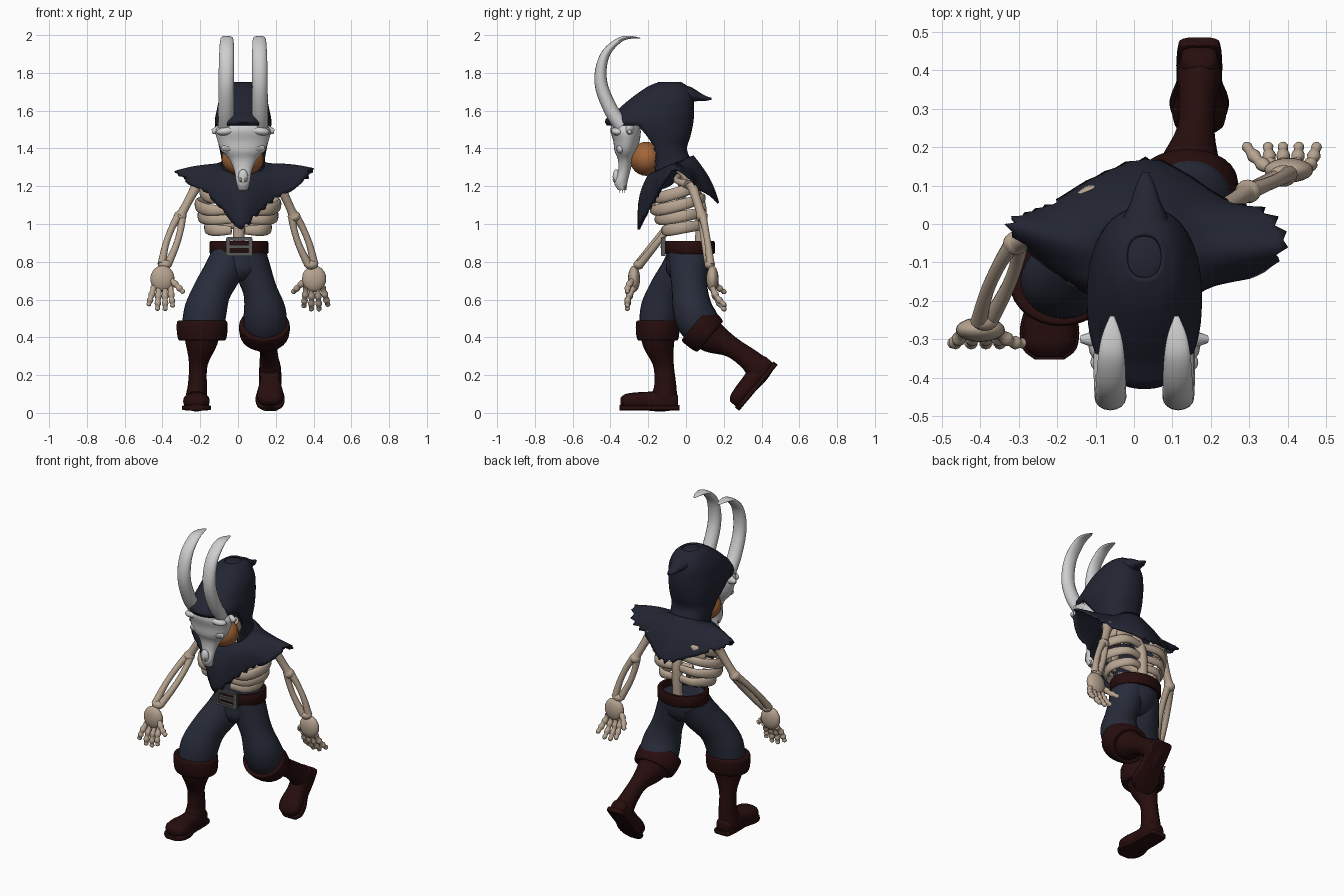
import bpy, bmesh, math, random
from mathutils import Vector, Matrix

random.seed(4)
cube = bpy.data.objects.get("Cube")
if cube:
    bpy.data.objects.remove(cube, do_unlink=True)


def material(name, r, g, b):
    m = bpy.data.materials.new(name)
    m.use_nodes = True
    m.diffuse_color = (r, g, b, 1)
    bsdf = next(n for n in m.node_tree.nodes if n.type == 'BSDF_PRINCIPLED')
    bsdf.inputs["Base Color"].default_value = (r, g, b, 1)
    return m


CLOTH = material("dark navy cloth", .016, .018, .032)
PANTS = material("blue grey trousers", .021, .025, .042)
LEATHER = material("dark red leather", .02, .004, .004)
BONE = material("bone", .47, .37, .28)
WHITE = material("pale mask", .62, .62, .62)
SOCKET = material("mask socket grey", .33, .33, .33)
STEEL = material("buckle steel", .1, .1, .095)
ORANGE = material("orange skin", .36, .13, .04)
X, Y, Z = Vector((1, 0, 0)), Vector((0, 1, 0)), Vector((0, 0, 1))


def finish(name, bm, mat, xf=None, thick=0):
    if xf:
        bm.transform(xf)
    bmesh.ops.recalc_face_normals(bm, faces=bm.faces)
    me = bpy.data.meshes.new(name)
    bm.to_mesh(me)
    bm.free()
    me.materials.append(mat)
    me.polygons.foreach_set("use_smooth", [True] * len(me.polygons))
    me.set_sharp_from_angle(angle=math.radians(50))
    ob = bpy.data.objects.new(name, me)
    bpy.context.collection.objects.link(ob)
    if thick:
        mod = ob.modifiers.new("thickness", 'SOLIDIFY')
        mod.thickness = thick
        mod.offset = 0


def spline(pts, steps, closed=False):
    """Catmull-Rom through points of any dimension."""
    n, out = len(pts), []
    get = (lambda i: pts[i % n]) if closed else (lambda i: pts[max(0, min(n - 1, i))])
    for i in range(n if closed else n - 1):
        a, b, c, d = (get(i + k) for k in (-1, 0, 1, 2))
        for s in range(steps):
            t = s / steps
            out.append([q + t * (r - p + t * (2*p - 5*q + 4*r - e + t * (3*q - p - 3*r + e))) / 2
                        for p, q, r, e in zip(a, b, c, d)])
    return out if closed else out + [list(pts[-1])]


def skin(bm, rings, wrap=False):
    n = len(rings[0])
    pairs = list(zip(rings, rings[1:])) + ([(rings[-1], rings[0])] if wrap else [])
    for lo, hi in pairs:
        for i in range(n):
            j = (i + 1) % n
            bm.faces.new((lo[i], lo[j], hi[j], hi[i]))


def squared(v, box):
    return math.copysign(abs(v) ** box, v)


def tube(name, path, mat, ref=X, axis=None, sides=16, steps=4, wrap=False,
         xf=None, cut=None, thick=0, box=1):
    """Sweep ellipses (box < 1 squares them); points are x, y, z, radius along ref, other radius."""
    path = [p if len(p) == 5 else (*p, p[3]) for p in path]
    pts = spline(path, steps) if steps > 1 else path
    pos = [Vector(p[:3]) for p in pts]
    angles = [math.tau * k / sides for k in range(sides)]
    bm, rings = bmesh.new(), []
    for i, p in enumerate(pts):
        t = axis or (pos[min(i + 1, len(pos) - 1)] - pos[max(i - 1, 0)]).normalized()
        u = (ref - t * ref.dot(t)).normalized()
        v = t.cross(u)
        rings.append([bm.verts.new(pos[i] + u * squared(math.cos(a), box) * p[3]
                                   + v * squared(math.sin(a), box) * p[4]) for a in angles])
    skin(bm, rings, wrap)
    if not wrap:
        bm.faces.new(rings[0])
        bm.faces.new(rings[-1])
    if cut:
        doomed = [f for f in bm.faces if len(f.verts) > 4 or cut(f.calc_center_median())]
        bmesh.ops.delete(bm, geom=doomed, context='FACES')
    finish(name, bm, mat, xf, thick)


def ball(name, loc, size, mat, tilt=0):
    bm = bmesh.new()
    bmesh.ops.create_uvsphere(bm, u_segments=20, v_segments=12, radius=1)
    xf = Matrix.Translation(loc) @ Matrix.Rotation(tilt, 4, 'Y') @ Matrix.Diagonal((*size, 1))
    finish(name, bm, mat, xf)


def bar(name, loc, size, mat):
    bm = bmesh.new()
    bmesh.ops.create_cube(bm, size=1, matrix=Matrix.Translation(loc) @ Matrix.Diagonal((*size, 1)))
    bmesh.ops.bevel(bm, geom=bm.edges[:], offset=.004, segments=2, affect='EDGES')
    finish(name, bm, mat)


# Boots: one design, planted on the right and swung back on the left
def boot(side, xf):
    tube(side + "_boot_shaft", [(-.19, -.15, .45, .1, .095), (-.195, -.145, .37, .085, .085),
         (-.21, -.12, .26, .05, .055), (-.215, -.11, .15, .05, .058), (-.22, -.115, .08, .058, .07),
         (-.22, -.115, .03, .055, .07)], LEATHER, xf=xf)
    tube(side + "_boot_cuff", [(-.19, -.15, z, r, r * .86) for z, r in
         ((.39, .09), (.382, .115), (.392, .127), (.43, .134), (.475, .134), (.488, .125), (.482, .1))],
         LEATHER, axis=Z, sides=28, steps=2, xf=xf)
    tube(side + "_boot_foot", [(-.22, y, .062, w, h) for y, w, h in
         ((-.043, .03, .03), (-.06, .048, .045), (-.13, .055, .055), (-.2, .055, .05),
          (-.27, .07, .046), (-.32, .064, .038), (-.346, .035, .02))], LEATHER, xf=xf, box=.8)
    tube(side + "_boot_sole", [(-.22, y, .027, w, .014) for y, w in
         ((-.035, .04), (-.05, .055), (-.13, .06), (-.2, .06), (-.27, .077), (-.325, .07), (-.353, .038))],
         LEATHER, xf=xf, box=.35)


boot("right", Matrix.Identity(4))
boot("left", Matrix.Translation((-.05, .283, .013)) @ Matrix.Rotation(math.radians(50), 4, 'X')
     @ Matrix.Translation((0, .35, -.013)) @ Matrix.Diagonal((-1, 1, 1, 1)))

# Trousers
tube("right_trouser_leg", [(-.05, .015, .84, .09, .11), (-.08, -.03, .75, .1, .105), (-.135, -.095, .65, .1, .1),
     (-.17, -.135, .55, .112, .105), (-.185, -.148, .46, .112, .1)], PANTS, sides=24)
tube("left_trouser_leg", [(.06, .015, .84, .09, .11), (.082, .015, .75, .094, .1), (.116, .02, .65, .09, .095),
     (.14, .035, .55, .11, .105), (.143, .065, .48, .115, .11), (.14, .105, .43, .105, .1)], PANTS, sides=24)
tube("trouser_hips", [(.005, .015, .87, .136, .118), (.005, .015, .82, .138, .118), (.003, .005, .76, .125, .11),
     (0, -.005, .72, .09, .08), (0, -.01, .7, .05, .05)], PANTS, axis=Z, sides=28)

# Belt and buckle
tube("belt", [(.005, .02, z, r, r * .85) for z, r in
     ((.84, .13), (.84, .15), (.848, .156), (.902, .156), (.91, .15), (.91, .13))],
     LEATHER, axis=Z, sides=36, steps=1, wrap=True)
for s in (-1, 1):
    bar("buckle_side", (.007 + s * .06, -.12, .88), (.022, .025, .096), STEEL)
    bar("buckle_rail", (.007, -.12, .88 + s * .041), (.135, .025, .018), STEEL)
bar("buckle_prong", (.012, -.122, .88), (.115, .024, .02), STEEL)

# Spine and ribs
tube("spine", [(.005, .075, .85, .03), (.005, .08, 1, .03), (.01, .07, 1.12, .03), (.02, 0, 1.25, .028),
     (.025, -.08, 1.36, .03)], BONE)
tube("breastbone", [(.01, -.15, 1.2, .03, .012), (.01, -.18, 1.08, .025, .012)], BONE)
for s in (-1, 1):
    for back, front, w, y in ((1.21, 1.14, .19, -.17), (1.135, 1.075, .215, -.18),
                              (1.06, 1.025, .2, -.155), (.995, .967, .165, -.12)):
        mid = (back + front) / 2
        tube("rib", [(.01, .075, back, .022, .015), (s * w * .62, .085, back, .026, .015),
             (s * w, -.01, mid, .03, .015), (s * w * .75, y * .8, front, .031, .016),
             (s * .035, y, front, .022, .012)], BONE, ref=Z, sides=12)
    tube("collar_bone", [(.02, -.04, 1.25, .018), (s * .12, -.05, 1.23, .015), (s * .22, .01, 1.21, .024)],
         BONE, ref=Z)
    ball("shoulder_blade", (s * .12, .06, 1.17), (.06, .02, .055), BONE)


# Arms and hands
def arm(side, s, shoulder, elbow, wrist, palm, reach):
    a, b, c, p = map(Vector, (shoulder, elbow, wrist, palm))
    tube(side + "_upper_arm", [(*a.lerp(b, t), r) for t, r in
         ((0, .034), (.15, .027), (.5, .023), (.85, .024), (1, .032))], BONE)
    ball(side + "_elbow", b, (.034, .03, .03), BONE)
    for k in (-1, 1):
        bow = Vector((k * .027, k * .008, 0))
        tube(side + "_forearm_bone", [(*(b.lerp(c, t) + bow * f), r) for t, f, r in
             ((0, .4, .022), (.25, .9, .018), (.6, 1.05, .018), (1, .6, .022))], BONE, sides=12)
    ball(side + "_wrist", c, (.036, .028, .026), BONE)
    ball(side + "_palm", p, (.064, .032, .07), BONE)
    fingers = ((.045, .075, .565), (.018, .027, .54), (-.013, -.015, .54), (-.042, -.055, .558))
    for root, tip, z in fingers + ((-.04, -.115, .635),):
        start = p + Vector((s * root, 0, -.045 if z < .6 else .0))
        end = Vector((p.x + s * tip, p.y + reach, z))
        bend = Vector((0, -.012, 0))
        tube(side + "_finger", [(*(start.lerp(end, t) + bend * math.sin(math.pi * t)), r) for t, r in
             ((0, .018), (.2, .014), (.38, .019), (.53, .013), (.68, .018), (.82, .012), (.93, .014), (1, .005))],
             BONE, ref=Y, sides=10, steps=3)


arm("left", 1, (.22, .03, 1.21), (.297, .085, 1.04), (.388, .125, .785), (.403, .14, .71), .07)
arm("right", -1, (-.215, -.01, 1.21), (-.307, -.05, 1.04), (-.388, -.25, .785), (-.4, -.275, .71), -.035)

# Shawl: neck ring lofted out to a ragged hem
hem = spline([(.02, -.25, .97), (.12, -.2, 1.06), (.22, -.15, 1.14), (.32, -.13, 1.2), (.4, -.06, 1.29),
              (.36, .03, 1.23), (.24, .06, 1.19), (.13, .13, 1.15), (.03, .17, 1.11), (-.1, .12, 1.16),
              (-.2, .06, 1.2), (-.27, .03, 1.23), (-.335, 0, 1.275), (-.26, -.08, 1.21),
              (-.18, -.14, 1.17), (-.08, -.2, 1.07)], 5, closed=True)
bm, rows = bmesh.new(), []
for t in (0, .15, .3, .45, .6, .75, .9, 1):
    row = []
    for i, h in enumerate(hem):
        a = math.tau * i / len(hem) - math.pi / 2
        neck = Vector((.025 + .105 * math.cos(a), -.08 + .115 * math.sin(a), 1.31 + .05 * math.sin(a)))
        v = neck.lerp(Vector(h), t)
        v.z += (.012 - .012 * math.sin(a)) * math.sin(math.pi * t)
        v.y += .02 * math.sin(a) * math.sin(math.pi * t)
        if t == 1 and i % 2:
            v += (v - neck) * random.uniform(-.13, .02)
        row.append(bm.verts.new(v))
    rows.append(row)
skin(bm, rows)
finish("shawl", bm, CLOTH, thick=.012)

# Hood with open face and drooping tail
tube("hood", [(.027, (f + b) / 2, z, w, (b - f) / 2) for z, f, b, w in
     ((1.28, -.19, .04, .11), (1.34, -.2, .02, .11), (1.4, -.25, 0, .12), (1.47, -.34, .02, .136),
      (1.54, -.425, .034, .145), (1.6, -.36, .038, .135), (1.66, -.29, .034, .12),
      (1.72, -.205, .01, .085), (1.748, -.14, -.03, .045))],
     CLOTH, axis=Z, sides=56, thick=.01, box=.86,
     cut=lambda c: c.z < 1.53 and c.y < -.16 - .62 * max(0, c.z - 1.39))
ball("hood_crown", (.027, -.09, 1.725), (.065, .075, .027), CLOTH)
tube("hood_tail", [(.027, -.06, 1.68, .08, .065), (.03, .01, 1.685, .06, .045), (.03, .06, 1.675, .038, .026),
     (.03, .1, 1.665, .025, .014), (.03, .135, 1.663, .008, .005)], CLOTH)

# Head and horned mask
ball("head", (.025, -.21, 1.345), (.112, .088, .09), ORANGE)
tube("mask", [(.027, (f + b) / 2, z, w, (b - f) / 2) for z, f, b, w in
     ((1.555, -.38, -.26, .09), (1.5, -.4, -.24, .143), (1.44, -.385, -.245, .135), (1.385, -.378, -.26, .112),
      (1.34, -.36, -.28, .072), (1.28, -.36, -.295, .046), (1.22, -.38, -.31, .036), (1.18, -.36, -.315, .025))],
     WHITE, axis=Z, sides=28)
ball("mask_nose", (.027, -.37, 1.25), (.026, .018, .04), WHITE)
for s in (-1, 1):
    ball("mask_brow", (.027 + s * .085, -.36, 1.492), (.056, .036, .024), WHITE, s * .12)
    ball("mask_eye_rim", (.027 + s * .073, -.347, 1.4), (.045, .02, .028), WHITE, s * .15)
    ball("mask_eye_socket", (.027 + s * .073, -.359, 1.4), (.036, .011, .016), SOCKET, s * .15)
    ball("mask_nostril", (.027 + s * .013, -.38, 1.235), (.006, .008, .014), SOCKET)
    tube("mask_wing", [(.027 + s * .11, -.3, 1.5, .035, .03), (.027 + s * .165, -.3, 1.49, .012, .01)],
         WHITE, ref=Z, steps=1)
    for k in (0, 1, 2):
        tube("mask_tooth", [(.027 + s * (.008 + k * .009), -.35 + k * .013, 1.2, .006),
             (.027 + s * (.007 + k * .009), -.35 + k * .013, 1.165, .001)], BONE, sides=6, steps=1)
    tube("horn", [(.027 + s * .09, -.34, 1.52, .042, .04), (.027 + s * .09, -.395, 1.6, .042, .038),
         (.027 + s * .089, -.445, 1.72, .041, .035), (.027 + s * .088, -.45, 1.82, .041, .03),
         (.027 + s * .087, -.42, 1.91, .039, .023), (.027 + s * .086, -.35, 1.975, .035, .014),
         (.027 + s * .085, -.29, 1.988, .025, .007), (.027 + s * .084, -.24, 1.983, .006, .002)], WHITE)
